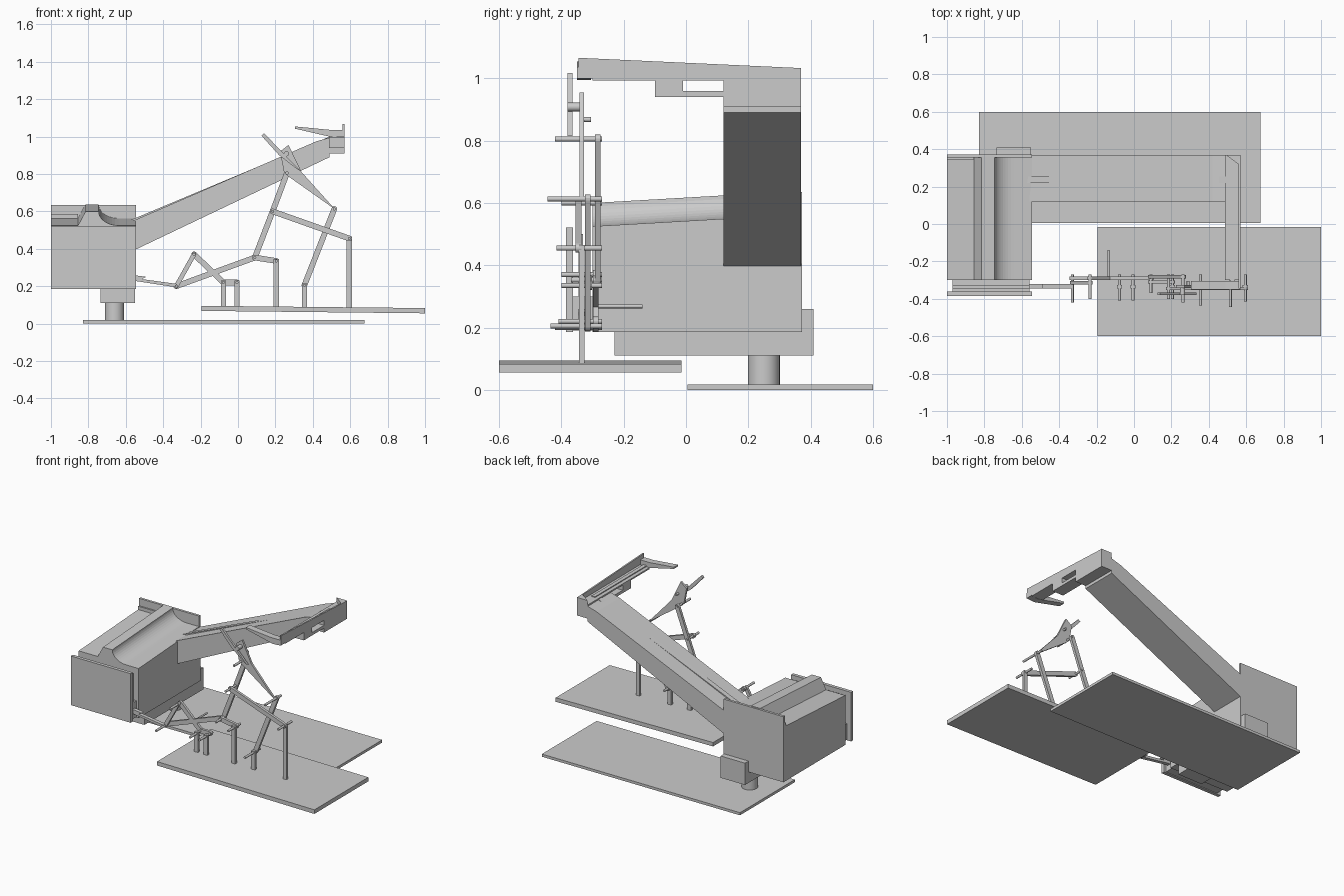
import bpy
import bmesh
import math
from mathutils import Vector

if "Cube" in bpy.data.objects:
    bpy.data.objects.remove(bpy.data.objects["Cube"])

grey = bpy.data.materials.new("plain grey")
grey.use_nodes = True
grey.diffuse_color = (0.6, 0.6, 0.6, 1)
grey.node_tree.nodes["Principled BSDF"].inputs["Base Color"].default_value = grey.diffuse_color


def finish(name, bm):
    bmesh.ops.recalc_face_normals(bm, faces=bm.faces)
    mesh = bpy.data.meshes.new(name)
    bm.to_mesh(mesh)
    bm.free()
    mesh.materials.append(grey)
    ob = bpy.data.objects.new(name, mesh)
    bpy.context.collection.objects.link(ob)
    return ob


def prism(name, points, lo, hi, axis="y", rise=0.0):
    """Extrude a flat outline along an axis; rise lifts the far end in z."""
    place = {"x": lambda a, b, d: (d, a, b),
             "y": lambda a, b, d: (a, d, b),
             "z": lambda a, b, d: (a, b, d)}[axis]
    bm = bmesh.new()
    near = [bm.verts.new(place(a, b, lo)) for a, b in points]
    far = [bm.verts.new(Vector(place(a, b, hi)) + Vector((0, 0, rise))) for a, b in points]
    bm.faces.new(near)
    bm.faces.new(far)
    for i in range(len(points)):
        j = (i + 1) % len(points)
        bm.faces.new((near[i], near[j], far[j], far[i]))
    return finish(name, bm)


def box(name, x, y, z):
    return prism(name, [(x[0], z[0]), (x[1], z[0]), (x[1], z[1]), (x[0], z[1])], *y)


def rod(name, center, radius, lo, hi, axis="y", sides=12):
    ring = [(center[0] + radius * math.cos(math.tau * i / sides),
             center[1] + radius * math.sin(math.tau * i / sides)) for i in range(sides)]
    ob = prism(name, ring, lo, hi, axis)
    for p in ob.data.polygons:
        p.use_smooth = len(p.vertices) == 4
    return ob


def link(name, a, b, y, width=0.03, depth=0.018):
    """Flat bar between two pivots with rounded ends."""
    a, b = Vector(a), Vector(b)
    ang = math.atan2(b.y - a.y, b.x - a.x)
    pts = []
    for end, start in ((b, ang - math.pi / 2), (a, ang + math.pi / 2)):
        for i in range(7):
            t = start + math.pi * i / 6
            pts.append((end.x + width / 2 * math.cos(t), end.y + width / 2 * math.sin(t)))
    return prism(name, pts, y - depth / 2, y + depth / 2)


# Ground plates
box("rear_plate", (-0.83, 0.675), (0.005, 0.6), (0, 0.018))
prism("front_plate", [(-0.195, 0.068), (1, 0.055), (1, 0.083), (-0.195, 0.095)], -0.6, -0.015)

# Support column and bracket
rod("support_column", (-0.66, 0.25), 0.051, 0.015, 0.12, "z", 32)
prism("support_bracket", [(-0.23, 0.11), (0.41, 0.11), (0.41, 0.26), (0.36, 0.26),
                          (0.36, 0.2), (-0.23, 0.2)], -0.735, -0.55, "x")

# Housing whose top has a ridge and a curved trough
trough = [(-0.64 - 0.105 * math.sin(math.pi / 2 * i / 10),
           0.6 - 0.075 * math.cos(math.pi / 2 * i / 10)) for i in range(11)]
prism("housing", [(-1, 0.185), (-0.545, 0.185), (-0.545, 0.525)] + trough
      + [(-0.815, 0.6), (-0.855, 0.525), (-1, 0.525)], -0.3, 0.36, rise=0.0)
housing = bpy.data.objects["housing"]
for v in housing.data.vertices:
    if v.co.z > 0.5 and v.co.y > 0:
        v.co.z += 0.038
box("housing_back", (-1, -0.545), (0.355, 0.372), (0.185, 0.635))
box("housing_front", (-1, -0.545), (-0.385, -0.362), (0.185, 0.522))
box("housing_spacer", (-0.97, -0.56), (-0.365, -0.295), (0.19, 0.3))
box("front_rail", (-0.97, -0.56), (-0.345, -0.33), (0.3, 0.5))
box("trim_rail", (-1, -0.855), (0.345, 0.356), (0.5, 0.585))

# Sloping main arm with its raised rail
prism("main_arm", [(-0.56, 0.39), (0.49, 0.89), (0.49, 0.995), (0.42, 0.975), (-0.56, 0.55)],
      0.12, 0.37)
prism("arm_rail", [(-0.64, 0.51), (0.5, 0.995), (0.5, 1.004), (-0.64, 0.526)], 0.22, 0.255)

# Arm head: block, window bridge and raised outer wall
box("head_block", (0.487, 0.57), (0.12, 0.37), (0.91, 1.0))
box("head_ledge", (0.487, 0.57), (-0.1, 0.125), (0.94, 0.96))
box("head_ledge_front", (0.487, 0.57), (-0.1, -0.01), (0.955, 1.0))
box("head_beam", (0.487, 0.57), (-0.3, 0.37), (0.994, 1.004))
box("head_rail", (0.512, 0.538), (-0.33, 0.255), (1.0, 1.01))
prism("head_wall", [(-0.345, 1.0), (0.37, 1.0), (0.37, 1.033), (-0.345, 1.066)], 0.56, 0.57, "x")
prism("head_corner", [(0.57, 0.31), (0.57, 0.37), (0.49, 0.37)], 0.995, 1.034, "z")
prism("head_finger", [(0.305, 1.042), (0.51, 0.995), (0.57, 1.0), (0.57, 1.036),
                      (0.49, 1.036), (0.305, 1.054)], -0.35, -0.305)

# Linkage pivots, as (x, z)
tip = (-0.33, 0.2)
knee = (-0.235, 0.37)
near_a, near_b = (-0.078, 0.22), (-0.006, 0.22)
hub = (0.09, 0.353)
mid = (0.205, 0.335)
crank = (0.355, 0.205)
elbow = (0.185, 0.6)
top = (0.262, 0.805)
shoulder = (0.515, 0.613)
tall = (0.595, 0.455)

# Posts standing on the front plate
for n, (x, z) in enumerate((near_a, near_b, mid, crank, tall)):
    box(f"post_{n + 1}", (x - 0.014, x + 0.014), (-0.344, -0.326), (0.07, z + 0.01))

# Linkage bars
links = [("near_link", near_a, knee, -0.29), ("knee_link", knee, tip, -0.315),
         ("post_link", near_a, near_b, -0.29), ("long_link", tip, hub, -0.29),
         ("hub_link", hub, mid, -0.31), ("lower_rocker", hub, elbow, -0.283),
         ("upper_rocker", elbow, top, -0.283), ("cross_link", elbow, tall, -0.345),
         ("crank_link", crank, shoulder, -0.315)]
for name, a, b, y in links:
    link(name, a, b, y, 0.024 if name == "knee_link" else 0.03)

# Pivot pins
pins = [(tip, -0.42), (knee, -0.4), (near_a, -0.41), (near_b, -0.41), (hub, -0.37),
        (mid, -0.4), (crank, -0.435), (elbow, -0.4), (top, -0.42), (shoulder, -0.445),
        (tall, -0.415)]
for n, (p, y) in enumerate(pins):
    rod(f"pivot_pin_{n + 1}", p, 0.008, y, -0.27)
rod("side_pin", (-0.137, 0.268), 0.006, -0.295, -0.14)
rod("blade_pin", (0.26, 0.908), 0.014, -0.38, -0.33)
rod("stub_pin", (0.29, 0.868), 0.008, -0.34, -0.305)

# Tool blades at the top and the pointed foot
prism("coupler_blade", [(0.245, 0.815), (0.265, 0.79), (0.52, 0.61), (0.34, 0.81),
                        (0.27, 0.955), (0.225, 0.92)], -0.342, -0.327)
prism("upper_blade", [(0.125, 1.005), (0.14, 1.017), (0.335, 0.815), (0.31, 0.83),
                      (0.22, 0.9)], -0.38, -0.365)
prism("pointed_foot", [(-0.7, 0.245), (-0.55, 0.258), (-0.49, 0.25), (-0.515, 0.238),
                       (-0.325, 0.212), (-0.335, 0.195), (-0.55, 0.228), (-0.7, 0.22)],
      -0.345, -0.32)
